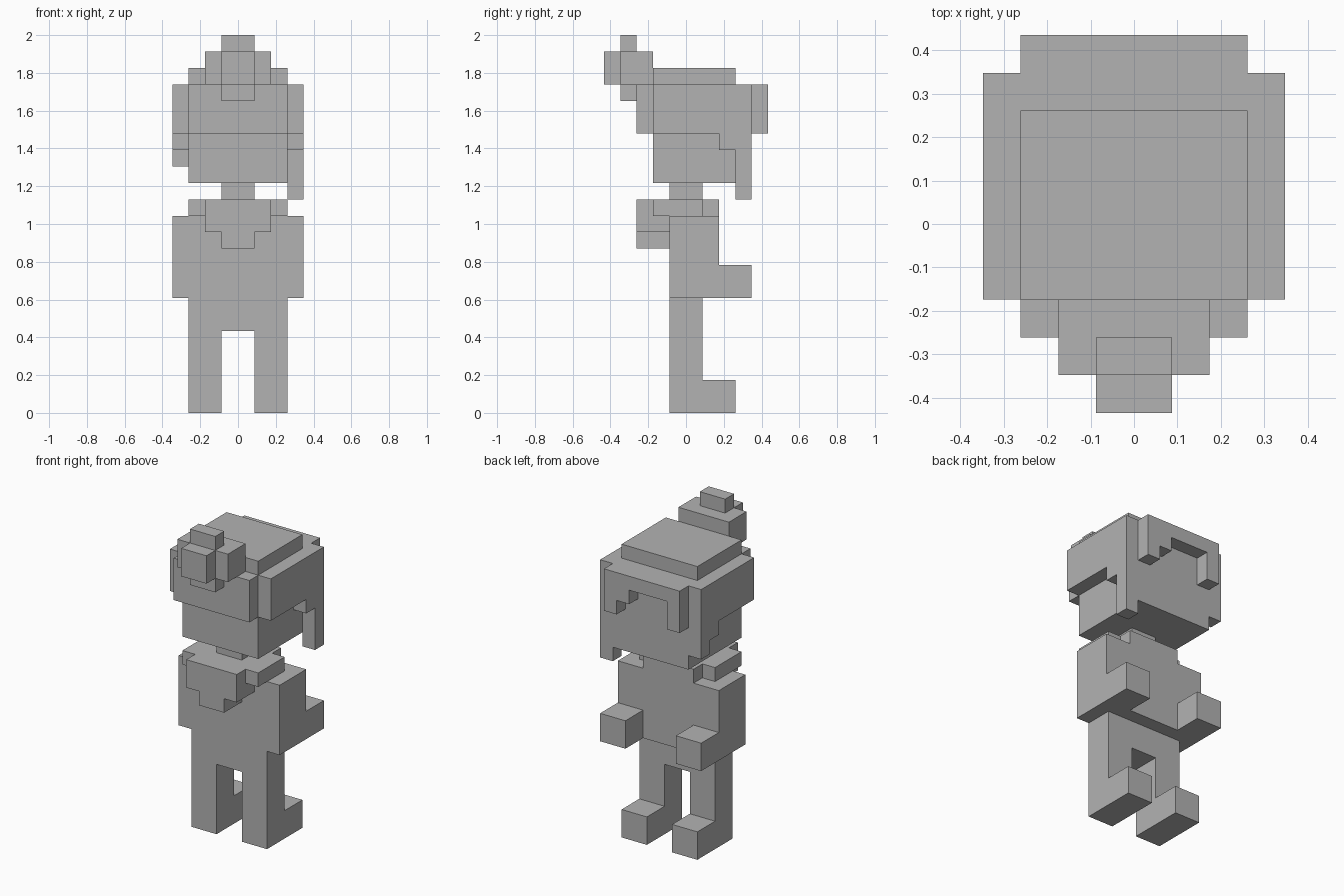
import bpy
import bmesh
from mathutils import Vector

cube = bpy.data.objects.get("Cube")
if cube:
    bpy.data.objects.remove(cube, do_unlink=True)

U = 2 / 23  # size of one block

grey = bpy.data.materials.new("plain_grey")
grey.use_nodes = True
colour = (0.45, 0.45, 0.45, 1)
grey.diffuse_color = colour
grey.node_tree.nodes["Principled BSDF"].inputs["Base Color"].default_value = colour

# For each extrusion axis: how a profile point (a, b) at depth d maps to x, y, z
PLACE = {
    "x": lambda a, b, d: (d, a, b),
    "y": lambda a, b, d: (a, d, b),
    "z": lambda a, b, d: (a, b, d),
}


def prism(name, axis, profile, lo, hi):
    """Extrude a block-grid profile along an axis from lo to hi."""
    bm = bmesh.new()
    place = PLACE[axis]
    base = bm.faces.new([bm.verts.new(Vector(place(a, b, lo)) * U) for a, b in profile])
    ext = bmesh.ops.extrude_face_region(bm, geom=[base], use_keep_orig=True)
    verts = [g for g in ext["geom"] if isinstance(g, bmesh.types.BMVert)]
    bmesh.ops.translate(bm, verts=verts, vec=Vector(place(0, 0, hi - lo)) * U)
    bmesh.ops.recalc_face_normals(bm, faces=bm.faces)
    mesh = bpy.data.meshes.new(name)
    bm.to_mesh(mesh)
    bm.free()
    mesh.materials.append(grey)
    obj = bpy.data.objects.new(name, mesh)
    bpy.context.collection.objects.link(obj)
    return obj


def block(name, half_width, y0, y1, z0, z1):
    """Box centred on x = 0."""
    rect = [(y0, z0), (y1, z0), (y1, z1), (y0, z1)]
    return prism(name, "x", rect, -half_width, half_width)


def pair(name, profile, inner, outer):
    prism("left_" + name, "x", profile, inner, outer)
    prism("right_" + name, "x", profile, -outer, -inner)


# Legs with feet, and hips
pair("leg", [(-1, 0), (3, 0), (3, 2), (1, 2), (1, 5), (-1, 5)], 1, 3)
block("hips", 3, -1, 1, 5, 7)

# Torso and arms with reaching hands
block("torso", 2, -1, 2, 7, 12)
pair("arm", [(-1, 7), (4, 7), (4, 9), (2, 9), (2, 12), (-1, 12)], 2, 4)

# Collar, hanging hood and neck
prism("collar", "z", [(-3, -2), (3, -2), (3, 1), (2, 1),
                      (2, 2), (-2, 2), (-2, 1), (-3, 1)], 12, 13)
block("hood_rim", 2, -3, -2, 12, 13)
prism("hood", "y", [(-1, 10), (1, 10), (1, 11), (2, 11),
                    (2, 12), (-2, 12), (-2, 11), (-1, 11)], -3, -1)
block("neck", 1, -1, 1, 13, 14)

# Head and hair cap
block("head", 3, -2, 4, 14, 20)
block("hair_top", 3, -2, 3, 20, 21)
block("hair_rear", 3, -3, -2, 17, 20)

# Side hair, with a longer strand on the left
for name, tip, lo in (("left_side_hair", 13, 3), ("right_side_hair", 15, -4)):
    prism(name, "x", [(-2, 20), (-2, 17), (2, 17), (2, 16),
                      (3, 16), (3, tip), (4, tip), (4, 20)], lo, lo + 1)

# Stepped fringe
prism("fringe", "y", [(-3, 20), (-3, 17), (-2, 17), (-2, 19), (1, 19),
                      (1, 18), (2, 18), (2, 17), (3, 17), (3, 20)], 4, 5)

# Hair bun
block("bun_core", 2, -4, -2, 20, 22)
block("bun_top", 1, -4, -3, 22, 23)
block("bun_end", 1, -5, -4, 20, 22)
block("bun_base", 1, -4, -3, 19, 20)
